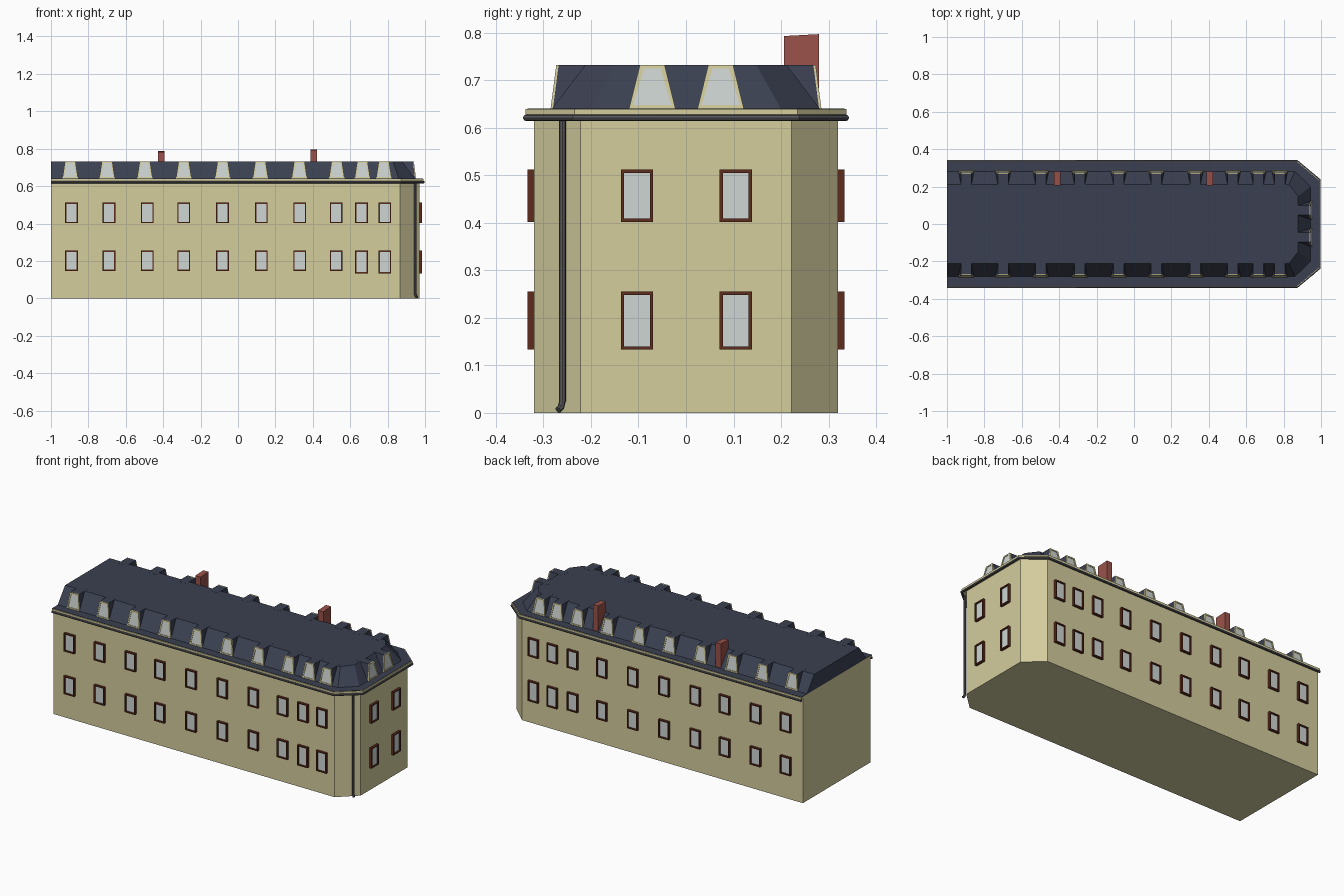
import bpy, bmesh
from mathutils import Vector

cube = bpy.data.objects.get("Cube")
if cube:
    bpy.data.objects.remove(cube, do_unlink=True)


def material(name, rgb):
    m = bpy.data.materials.new(name)
    m.use_nodes = True
    m.diffuse_color = (*rgb, 1)
    m.node_tree.nodes["Principled BSDF"].inputs["Base Color"].default_value = (*rgb, 1)
    return m


STONE = material("cream stone", (0.66, 0.61, 0.34))
SLATE = material("blue slate", (0.043, 0.051, 0.083))
GLASS = material("pale glass", (0.62, 0.67, 0.65))
WOOD = material("brown wood", (0.11, 0.025, 0.012))
BRICK = material("red brick", (0.32, 0.085, 0.068))
METAL = material("grey metal", (0.10, 0.10, 0.11))


def finish(name, bm, mat):
    bmesh.ops.recalc_face_normals(bm, faces=bm.faces)
    mesh = bpy.data.meshes.new(name)
    bm.to_mesh(mesh)
    bm.free()
    mesh.materials.append(mat)
    obj = bpy.data.objects.new(name, mesh)
    bpy.context.collection.objects.link(obj)
    return obj


def loft(bm, loop_a, loop_b, caps=True):
    """Join two matching loops of points into a solid."""
    a = [bm.verts.new(p) for p in loop_a]
    b = [bm.verts.new(p) for p in loop_b]
    n = len(a)
    for i in range(n):
        j = (i + 1) % n
        bm.faces.new((a[i], a[j], b[j], b[i]))
    if caps:
        bm.faces.new(a[::-1])
        bm.faces.new(b)


def frame(bm, outer_back, outer_front, inner_front, inner_back):
    """Hollow border running round an opening."""
    for a, b in ((outer_back, outer_front), (outer_front, inner_front),
                 (inner_front, inner_back)):
        loft(bm, a, b, caps=False)
    bmesh.ops.remove_doubles(bm, verts=bm.verts, dist=0.00005)


def footprint(half, end, cut_x, cut_y, z):
    """Long block with the two corners of the +x end cut off."""
    side = [(-1, -half), (cut_x, -half), (end, -cut_y)]
    return [Vector((x, y, z)) for x, y in side] + \
           [Vector((x, -y, z)) for x, y in reversed(side)]


def slab(name, low, high, mat):
    bm = bmesh.new()
    loft(bm, low, high)
    return finish(name, bm, mat)


# Walls, cornice and mansard roof
wall = (0.32, 0.97, 0.865, 0.222)
eave = (0.338, 0.993, 0.872, 0.235)
ledge = (0.334, 0.989, 0.87, 0.233)
slab("walls", footprint(*wall, 0), footprint(*wall, 0.63), STONE)
slab("cornice", footprint(*eave, 0.628), footprint(*eave, 0.639), STONE)
slab("eave_slates", footprint(*ledge, 0.638), footprint(*ledge, 0.641), SLATE)
slab("mansard_roof", footprint(0.282, 0.945, 0.86, 0.2, 0.64),
     footprint(0.212, 0.878, 0.828, 0.148, 0.732), SLATE)

# Facades: along = position on the wall, out = distance from the centre
FACADES = {
    "front": lambda along, out, z: Vector((along, -out, z)),
    "back": lambda along, out, z: Vector((along, out, z)),
    "end": lambda along, out, z: Vector((out, along, z)),
}
WINDOWS = [-0.89, -0.69, -0.485, -0.29, -0.083, 0.125, 0.33, 0.525, 0.66, 0.785]
DORMERS = [-0.897, -0.7, -0.498, -0.29, -0.082, 0.12, 0.328, 0.528, 0.665, 0.78]
END = [-0.103, 0.105]
END_DORMERS = [-0.071, 0.073]


def rect(place, c, half, z0, z1, out):
    return [place(c + s * half, out, z) for s, z in
            ((-1, z0), (1, z0), (1, z1), (-1, z1))]


def add_windows(side, centres, wall_out):
    place = FACADES[side]
    frames, panes = bmesh.new(), bmesh.new()
    for c in centres:
        tall = side == "end" or c > 0.6
        for z0, z1 in ((0.133 if tall else 0.146, 0.255), (0.402, 0.512)):
            args = [(0.034, z0, z1, wall_out - 0.005), (0.034, z0, z1, wall_out + 0.014),
                    (0.027, z0 + 0.007, z1 - 0.007, wall_out + 0.014),
                    (0.027, z0 + 0.007, z1 - 0.007, wall_out - 0.005)]
            frame(frames, *[rect(place, c, *a) for a in args])
            loft(panes, rect(place, c, 0.0275, z0 + 0.006, z1 - 0.006, wall_out - 0.004),
                 rect(place, c, 0.0275, z0 + 0.006, z1 - 0.006, wall_out + 0.006))
    finish(side + "_window_frames", frames, WOOD)
    finish(side + "_window_panes", panes, GLASS)


def add_dormers(side, centres, low_out, low_half, top_half):
    place = FACADES[side]
    bodies, frames, panes = bmesh.new(), bmesh.new(), bmesh.new()
    z0, z1 = 0.64, 0.7325

    def trapezoid(c, inset, push):
        pts = []
        for s, z, half in ((-1, z0 + inset, low_half), (1, z0 + inset, low_half),
                           (1, z1 - inset, top_half), (-1, z1 - inset, top_half)):
            lean = 0.012 * (z - z0) / (z1 - z0)
            pts.append(place(c + s * (half - inset * 1.1), low_out - lean + push, z))
        return pts

    for c in centres:
        loft(bodies, trapezoid(c, 0, -0.085), trapezoid(c, 0, 0))
        frame(frames, trapezoid(c, 0, -0.003), trapezoid(c, 0, 0.005),
              trapezoid(c, 0.008, 0.005), trapezoid(c, 0.008, -0.003))
        loft(panes, trapezoid(c, 0.0075, -0.002), trapezoid(c, 0.0075, 0.002))
    finish(side + "_dormer_bodies", bodies, SLATE)
    finish(side + "_dormer_frames", frames, STONE)
    finish(side + "_dormer_panes", panes, GLASS)


for side in ("front", "back"):
    add_windows(side, WINDOWS, 0.32)
    add_dormers(side, DORMERS, 0.28, 0.042, 0.028)
add_windows("end", END, 0.97)
add_dormers("end", END_DORMERS, 0.947, 0.049, 0.026)

# Chimneys on the back slope
for name, x, top in (("left_chimney", 0.405, 0.797), ("right_chimney", -0.41, 0.787)):
    def block(z):
        return [Vector((x + sx * 0.017, 0.243 + sy * 0.037, z + sy * 0.002))
                for sx, sy in ((-1, -1), (1, -1), (1, 1), (-1, 1))]
    slab(name, block(0.64), block(top - 0.002), BRICK)


# Gutter and downpipe
def pipe(name, points, radius):
    curve = bpy.data.curves.new(name, "CURVE")
    curve.dimensions = "3D"
    curve.bevel_depth = radius
    curve.bevel_resolution = 2
    curve.use_fill_caps = True
    spline = curve.splines.new("POLY")
    spline.points.add(len(points) - 1)
    for p, co in zip(spline.points, points):
        p.co = (*co, 1)
    curve.materials.append(METAL)
    obj = bpy.data.objects.new(name, curve)
    bpy.context.collection.objects.link(obj)
    bpy.ops.object.select_all(action="DESELECT")
    obj.select_set(True)
    bpy.context.view_layer.objects.active = obj
    bpy.ops.object.convert(target="MESH")
    bpy.ops.object.shade_smooth_by_angle()


pipe("gutter", footprint(0.336, 0.992, 0.87, 0.235, 0.621), 0.007)
pipe("downpipe", [(0.948, -0.26, 0.622), (0.948, -0.26, 0.025),
                  (0.951, -0.263, 0.012), (0.957, -0.269, 0.006)], 0.007)
